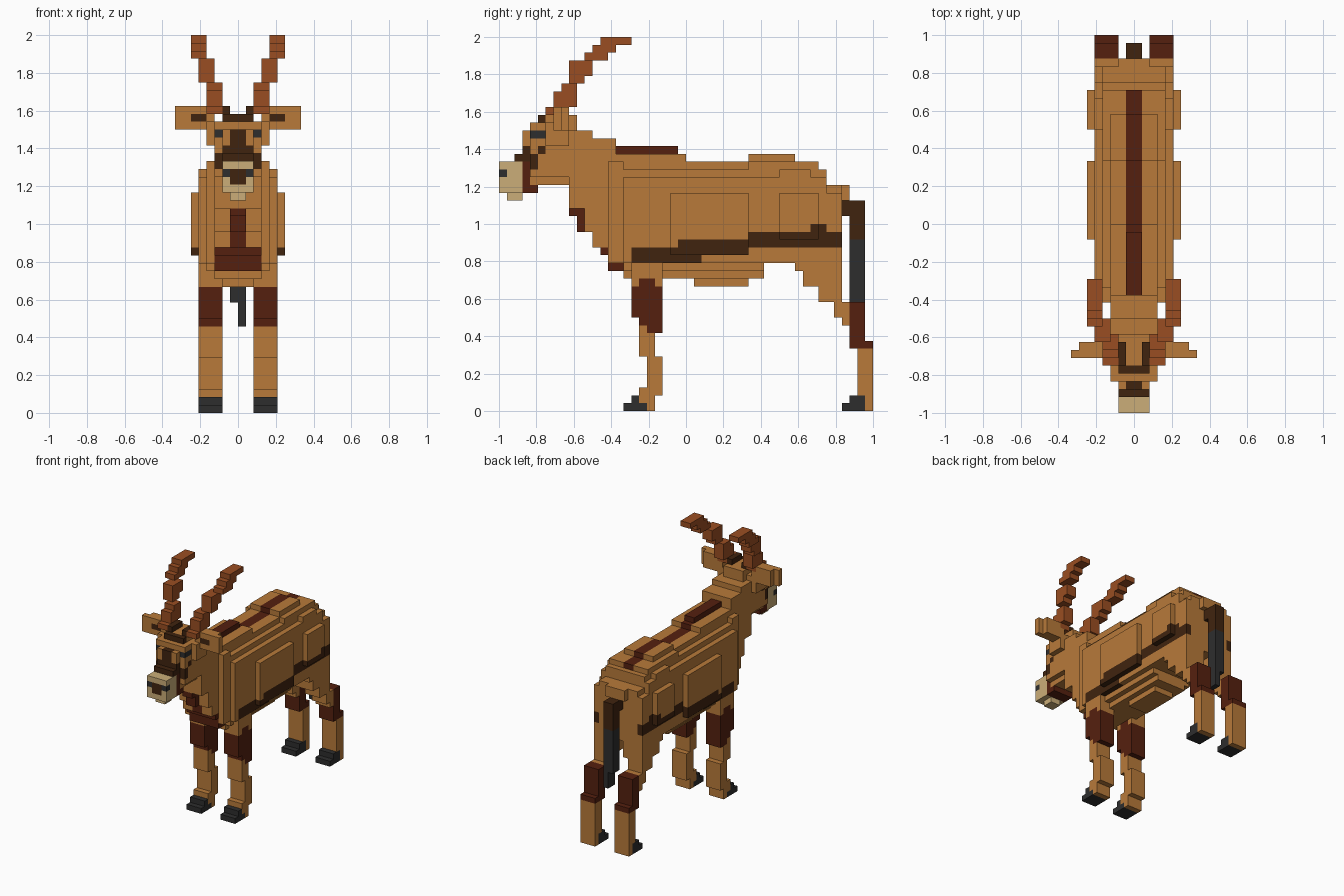
import bpy, bmesh

if "Cube" in bpy.data.objects:
    bpy.data.objects.remove(bpy.data.objects["Cube"])

U = 1 / 24                      # size of one block
COLOURS = {                     # linear values
    "tan": (0.479, 0.195, 0.042), "horn_brown": (0.323, 0.076, 0.016),
    "dark_red": (0.091, 0.0144, 0.0048), "dark_brown": (0.051, 0.0176, 0.0048),
    "charcoal": (0.027, 0.027, 0.027), "cream": (0.597, 0.423, 0.188),
}
NAMES = list(COLOURS)
MATS = []
for n, c in COLOURS.items():
    m = bpy.data.materials.new(n)
    m.diffuse_color = (*c, 1)
    m.use_nodes = True
    m.node_tree.nodes["Principled BSDF"].inputs["Base Color"].default_value = m.diffuse_color
    MATS.append(m)

blocks = {}                     # (x, y, z) -> [part, colour]


def cells(x0, x1, y0, y1, z0, z1, both):
    for x in range(x0, x1):
        for y in range(y0, y1):
            for z in range(z0, z1):
                yield x, y, z
                if both:
                    yield -1 - x, y, z


def fill(part, colour, *boxes, both=True):
    """Add boxes (x0, x1, y0, y1, z0, z1), mirrored across x = 0."""
    for b in boxes:
        for c in cells(*b, both):
            blocks[c] = [part, colour]


def paint(colour, *boxes):
    """Recolour blocks that already exist."""
    for b in boxes:
        for c in cells(*b, True):
            if c in blocks:
                blocks[c][1] = colour


# Body: barrel, stepped back, belly, rump and bulging flanks
fill("body", "tan",
     (0, 5, -8, 10, 19, 30), (0, 5, 8, 18, 19, 30), (0, 5, 12, 16, 30, 31),
     (0, 5, 18, 20, 19, 28), (0, 4, 18, 20, 28, 29), (0, 2, 20, 21, 27, 29),
     (0, 4, -10, 18, 22, 31), (0, 4, 8, 17, 31, 32), (0, 3, -10, 17, 31, 32),
     (0, 3, -10, 0, 32, 33), (0, 3, 8, 14, 32, 33),
     (0, 4, -8, 10, 18, 19), (0, 3, -8, 10, 17, 18), (0, 2, 1, 8, 16, 17),
     (0, 6, -2, 8, 20, 28), (0, 6, 12, 17, 22, 28))
# Chest and neck
fill("neck", "tan",
     (0, 4, -10, -8, 19, 32), (0, 3, -10, -8, 18, 20), (0, 3, -11, -9, 20, 34),
     (0, 3, -12, -9, 21, 35), (0, 3, -13, -12, 23, 36), (0, 1, -14, -12, 23, 25),
     (0, 3, -15, -12, 26, 36), (0, 1, -15, -12, 25, 26))
# Dark lines: back, mane, flank band and chest
paint("dark_red", (0, 1, -9, 17, 31, 34), (0, 1, -15, -10, 21, 26),
      (0, 3, -11, -8, 18, 21))
fill("mane", "dark_red", (0, 1, -9, -1, 33, 34))
paint("dark_brown", (4, 6, -7, 2, 19, 21), (4, 6, -1, 8, 20, 22),
      (4, 6, 8, 20, 21, 23), (4, 6, 16, 18, 23, 24))

# Head
fill("head", "tan",
     (0, 3, -20, -15, 30, 37), (0, 2, -21, -15, 29, 36), (0, 2, -21, -19, 28, 29),
     (0, 4, -18, -15, 34, 37), (0, 2, -19, -14, 36, 38), (0, 2, -18, -15, 37, 38))
paint("dark_brown", (0, 1, -21, -20, 33, 36), (0, 2, -21, -20, 33, 34),
      (2, 3, -20, -19, 31, 33), (2, 3, -19, -18, 33, 34), (0, 2, -19, -18, 37, 38))
paint("dark_red", (0, 2, -21, -20, 28, 32), (0, 2, -20, -19, 28, 29))
# Eyes
paint("charcoal", (2, 4, -20, -17, 35, 36))
paint("tan", (3, 4, -18, -17, 35, 36))
# Muzzle with bridge, nose and nostrils
fill("muzzle", "cream", (0, 2, -24, -21, 28, 32), (0, 1, -23, -21, 27, 28))
fill("muzzle", "dark_brown", (0, 2, -22, -20, 32, 33))
paint("dark_brown", (0, 1, -24, -23, 29, 31))
paint("charcoal", (1, 2, -24, -23, 30, 31))
# Ears
fill("ears", "tan", (3, 8, -17, -16, 36, 39), (3, 7, -16, -15, 36, 39))
paint("dark_brown", (4, 6, -17, -16, 37, 38))
# Horns, sweeping up, out and back
fill("horns", "horn_brown",
     (1, 4, -18, -15, 38, 39), (2, 4, -17, -14, 39, 41), (2, 4, -16, -14, 41, 42),
     (3, 5, -15, -13, 42, 43), (3, 5, -15, -12, 43, 45), (4, 6, -13, -10, 45, 46),
     (4, 6, -12, -9, 46, 47), (4, 6, -11, -7, 47, 48))
paint("dark_brown", (1, 2, -18, -15, 38, 39))

# Front legs
fill("front_legs", "tan",
     (2, 5, -7, -3, 12, 19), (2, 5, -6, -3, 10, 12), (2, 5, -6, -4, 7, 10),
     (2, 5, -5, -3, 2, 7), (2, 5, -6, -4, 1, 3), (2, 5, -5, -4, 0, 2))
paint("dark_red", (2, 5, -7, -3, 12, 16), (2, 5, -6, -4, 16, 17),
      (2, 5, -5, -3, 10, 12), (2, 5, -6, -5, 11, 12))
fill("front_hooves", "charcoal", (2, 5, -8, -5, 0, 1), (2, 5, -7, -6, 1, 2))
# Hind legs: thigh, hock and shank
fill("hind_legs", "tan",
     (1, 5, 14, 20, 18, 21), (1, 5, 15, 20, 16, 18), (2, 5, 17, 20, 14, 16),
     (2, 5, 19, 21, 12, 14), (2, 5, 20, 22, 11, 12), (2, 5, 22, 24, 2, 9),
     (2, 5, 23, 24, 0, 2))
fill("hind_legs", "dark_red", (2, 5, 21, 23, 9, 14), (2, 5, 21, 22, 8, 9),
     (2, 5, 22, 24, 8, 9))
fill("hind_hooves", "charcoal", (2, 5, 20, 23, 0, 1), (2, 5, 21, 23, 1, 2))
# Tail
fill("tail", "dark_brown", (0, 1, 20, 23, 25, 27), (0, 1, 21, 23, 22, 25))
fill("tail", "charcoal", (0, 1, 21, 23, 14, 22))
fill("tail", "charcoal", (0, 1, 21, 23, 11, 14), both=False)

# Skin every part: only outer block sides become faces
SIDES = {
    (1, 0, 0): ((1, 0, 0), (1, 1, 0), (1, 1, 1), (1, 0, 1)),
    (-1, 0, 0): ((0, 0, 0), (0, 0, 1), (0, 1, 1), (0, 1, 0)),
    (0, 1, 0): ((0, 1, 0), (0, 1, 1), (1, 1, 1), (1, 1, 0)),
    (0, -1, 0): ((0, 0, 0), (1, 0, 0), (1, 0, 1), (0, 0, 1)),
    (0, 0, 1): ((0, 0, 1), (1, 0, 1), (1, 1, 1), (0, 1, 1)),
    (0, 0, -1): ((0, 0, 0), (0, 1, 0), (1, 1, 0), (1, 0, 0)),
}


def build(part):
    bm, verts = bmesh.new(), {}
    used = []
    for (x, y, z), (p, colour) in blocks.items():
        if p != part:
            continue
        for (dx, dy, dz), quad in SIDES.items():
            if (x + dx, y + dy, z + dz) in blocks:
                continue
            corners = []
            for a, b, c in quad:
                k = (x + a, y + b, z + c)
                if k not in verts:
                    verts[k] = bm.verts.new([v * U for v in k])
                corners.append(verts[k])
            if colour not in used:
                used.append(colour)
            bm.faces.new(corners).material_index = used.index(colour)
    bmesh.ops.dissolve_limit(bm, angle_limit=0.01, verts=bm.verts[:],
                             edges=bm.edges[:], delimit={'MATERIAL'})
    mesh = bpy.data.meshes.new(part)
    for colour in used:
        mesh.materials.append(MATS[NAMES.index(colour)])
    bm.to_mesh(mesh)
    bm.free()
    bpy.context.collection.objects.link(bpy.data.objects.new(part, mesh))


for part in dict.fromkeys(p for p, _ in blocks.values()):
    build(part)
